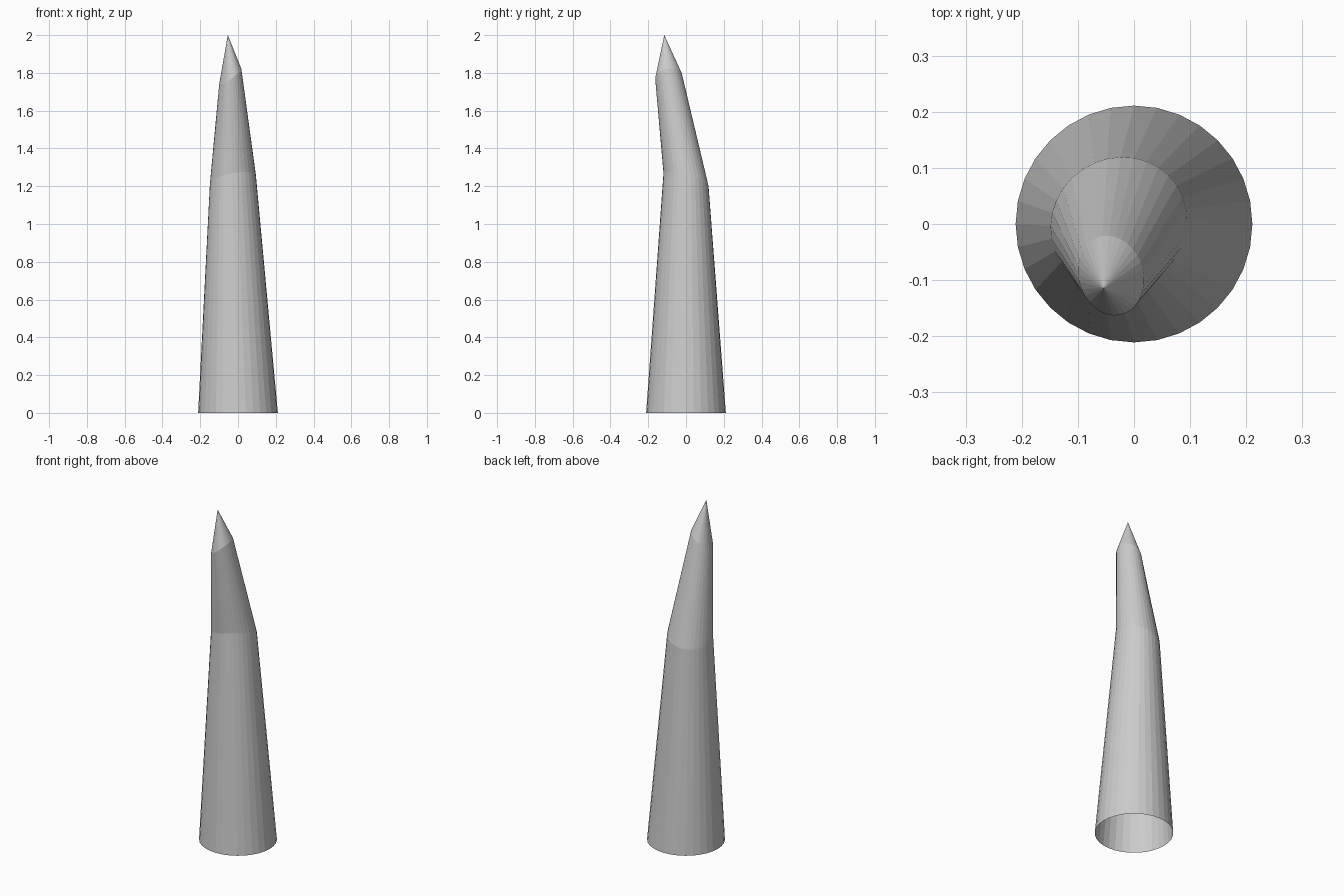
import bpy, bmesh
from math import cos, sin, tau
from mathutils import Vector

cube = bpy.data.objects.get("Cube")
if cube:
    bpy.data.objects.remove(cube)

SIDES = 32

mat = bpy.data.materials.new("light_grey")
mat.use_nodes = True
grey = (0.6, 0.6, 0.6, 1)
mat.diffuse_color = grey
mat.node_tree.nodes["Principled BSDF"].inputs["Base Color"].default_value = grey


def tilted_ring(bm, centre, normal, radius):
    """Circle of vertices turned to face along the given normal."""
    turn = Vector((0, 0, 1)).rotation_difference(Vector(normal))
    return [bm.verts.new(Vector(centre) + turn @ Vector(
        (radius * cos(tau * i / SIDES), radius * sin(tau * i / SIDES), 0)))
        for i in range(SIDES)]


bm = bmesh.new()

# Hollow, open-bottomed body: base, bend and shoulder rings
rings = [
    tilted_ring(bm, (0, 0, 0), (0, 0, 1), 0.211),
    tilted_ring(bm, (-0.027, 0, 1.235), (-0.2, 0.29, 1), 0.124),
    tilted_ring(bm, (-0.041, -0.092, 1.78), (-0.72, -0.21, 1), 0.072),
]
for low, high in zip(rings, rings[1:]):
    for i in range(SIDES):
        j = (i + 1) % SIDES
        bm.faces.new((low[i], low[j], high[j], high[i]))

# Pointed tip
apex = bm.verts.new((-0.054, -0.115, 2))
for i in range(SIDES):
    bm.faces.new((rings[-1][i], rings[-1][(i + 1) % SIDES], apex))

mesh = bpy.data.meshes.new("curved_spike")
bm.to_mesh(mesh)
bm.free()
mesh.materials.append(mat)
spike = bpy.data.objects.new("curved_spike", mesh)
bpy.context.collection.objects.link(spike)
